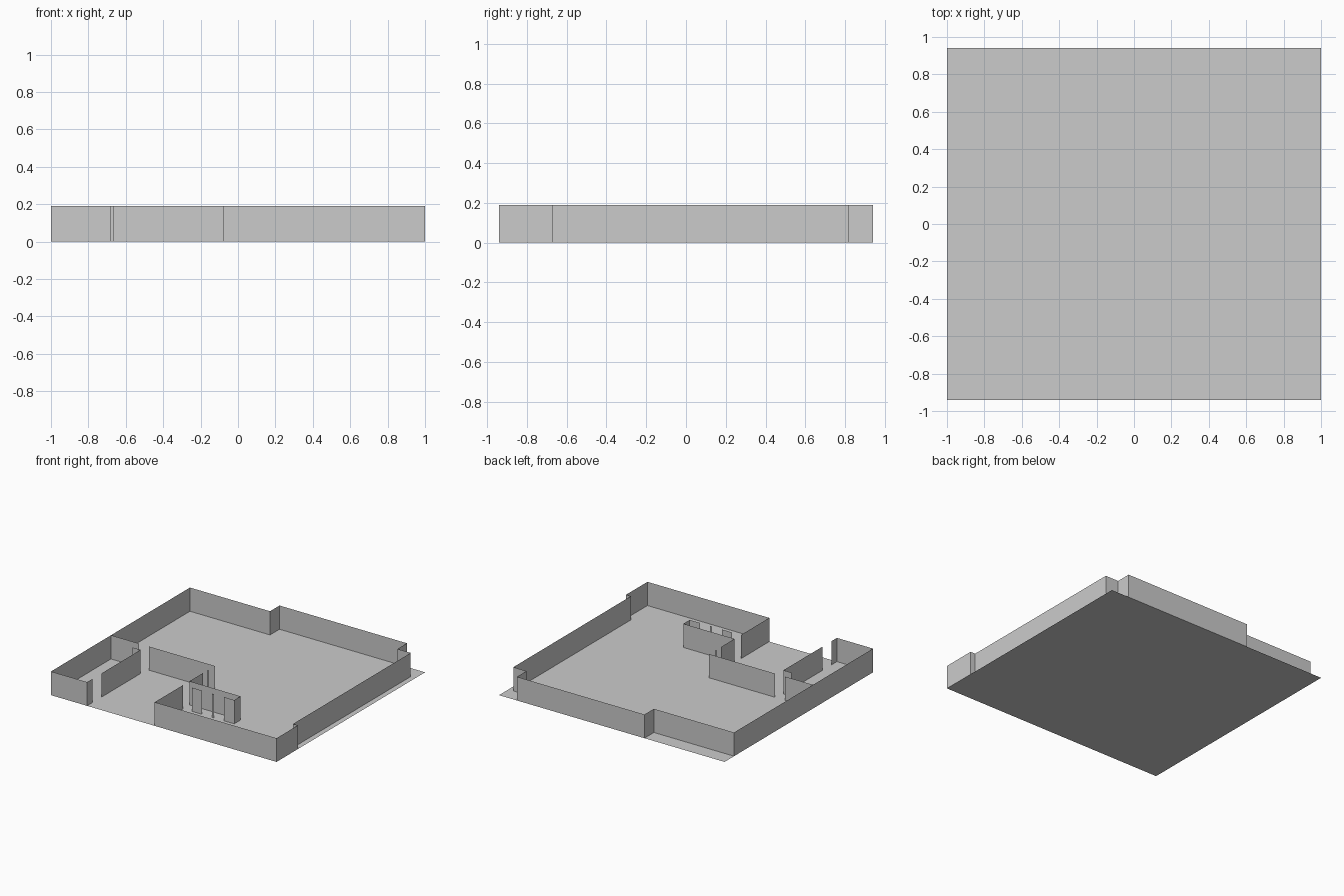
import bpy
import bmesh

cube = bpy.data.objects.get("Cube")
if cube:
    bpy.data.objects.remove(cube, do_unlink=True)

HEIGHT = 0.19
BACK, FRONT = 0.94, -0.94

grey = bpy.data.materials.new("plain grey")
grey.use_nodes = True
GREY = (0.6, 0.6, 0.6, 1.0)
grey.diffuse_color = GREY
grey.node_tree.nodes["Principled BSDF"].inputs["Base Color"].default_value = GREY


def finish(name, bm):
    mesh = bpy.data.meshes.new(name)
    bm.to_mesh(mesh)
    bm.free()
    mesh.materials.append(grey)
    obj = bpy.data.objects.new(name, mesh)
    bpy.context.collection.objects.link(obj)
    return obj


def wall(name, *path):
    """Raise a thin upright sheet along a floor-plan path."""
    bm = bmesh.new()
    points = [bm.verts.new((x, y, 0)) for x, y in path]
    edges = [bm.edges.new(pair) for pair in zip(points, points[1:])]
    raised = bmesh.ops.extrude_edge_only(bm, edges=edges)["geom"]
    tops = [v for v in raised if isinstance(v, bmesh.types.BMVert)]
    bmesh.ops.translate(bm, verts=tops, vec=(0, 0, HEIGHT))
    bmesh.ops.recalc_face_normals(bm, faces=bm.faces)
    return finish(name, bm)


# Floor sheet
bm = bmesh.new()
bm.faces.new([bm.verts.new((x, y, 0)) for x, y in
              ((-1, FRONT), (1, FRONT), (1, BACK), (-1, BACK))])
finish("floor", bm)

# Outer wall, from the entrance round the building
wall("outer_wall",
     (-0.68, -0.87), (-0.68, FRONT), (-1, FRONT), (-1, 0.82),
     (-0.29, 0.82), (-0.29, BACK), (0.84, BACK), (0.84, 0.82),
     (0.957, 0.82), (0.957, -0.67), (1, -0.67), (1, FRONT),
     (-0.08, FRONT), (-0.08, -0.58))

# Small room on the right, with door gaps
wall("small_room_back_wall", (-1, -0.18), (-0.75, -0.18))
wall("small_room_side_wall", (-0.75, -0.262), (-0.68, -0.262), (-0.68, -0.76))

# Hall walls
wall("hall_back_wall", (-0.665, -0.18), (-0.08, -0.18))
wall("hall_door_post", (-0.08, -0.262), (-0.08, -0.275))

# Cupboard block and the piers between its doors
wall("cupboard_wall", (-0.08, -0.328), (-0.08, -0.5), (0.373, -0.5),
     (0.373, -0.58), (0.283, -0.58))
for side, start, end in (("right", 0.0, 0.088), ("middle", 0.176, 0.192)):
    wall("cupboard_pier_" + side, (start, -0.58), (end, -0.58))
